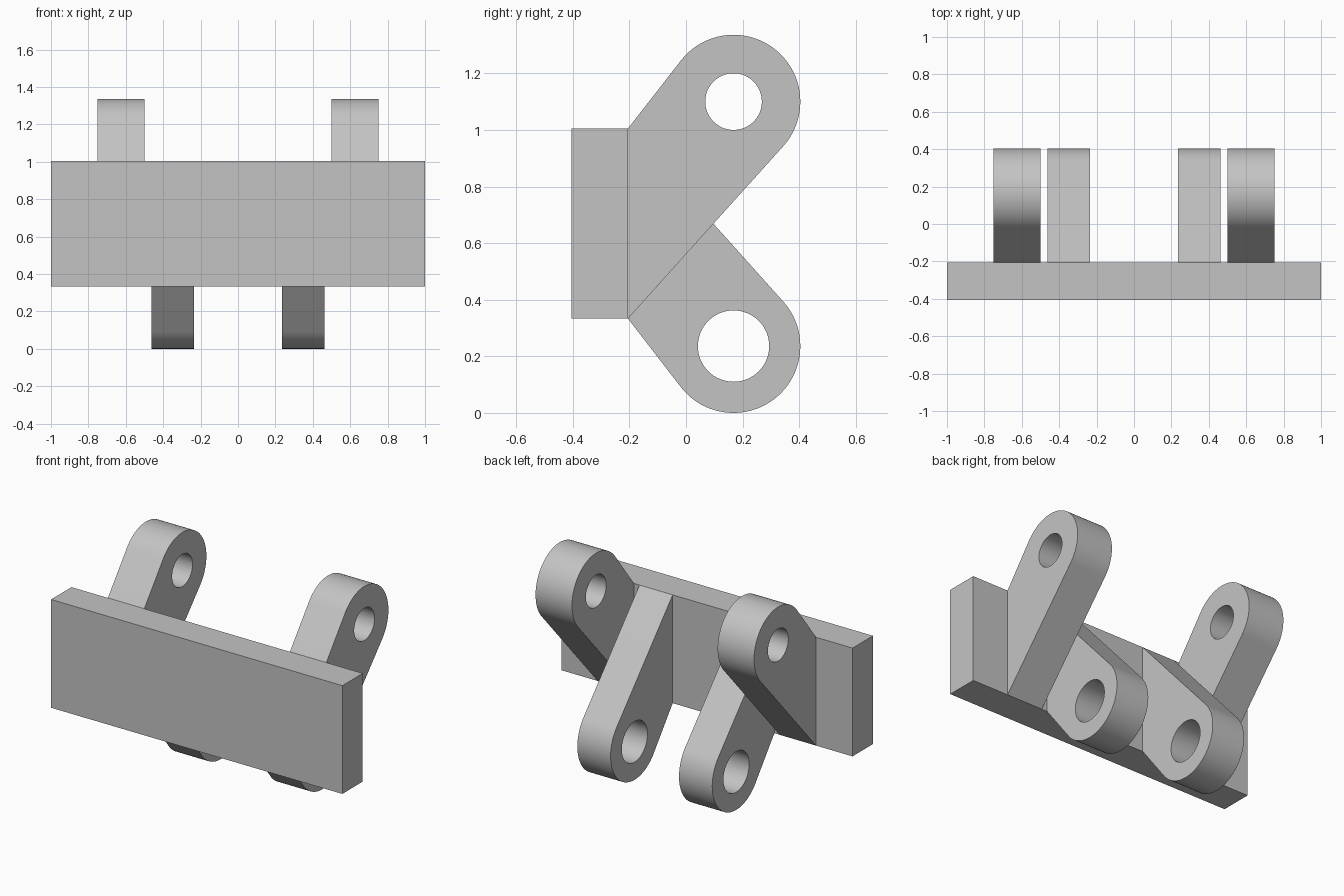
import bpy, bmesh
from math import acos, atan2, cos, sin, tau, hypot
from mathutils import Vector

cube = bpy.data.objects.get("Cube")
if cube:
    bpy.data.objects.remove(cube, do_unlink=True)

grey = bpy.data.materials.new("plain grey")
grey.use_nodes = True
colour = (0.55, 0.55, 0.55, 1)
grey.diffuse_color = colour
grey.node_tree.nodes["Principled BSDF"].inputs["Base Color"].default_value = colour

BACK, BOTTOM, TOP = -0.205, 0.333, 1.005    # mounting face of the plate
RADIUS, CENTRE_Y = 0.236, 0.168             # rounded lug ends


def finish(name, bm):
    bmesh.ops.recalc_face_normals(bm, faces=bm.faces)
    mesh = bpy.data.meshes.new(name)
    bm.to_mesh(mesh)
    bm.free()
    mesh.materials.append(grey)
    obj = bpy.data.objects.new(name, mesh)
    bpy.context.collection.objects.link(obj)
    return obj


def arc(cy, cz, r, start, end, count):
    step = (end - start) / count
    return [(cy + r * cos(start + i * step), cz + r * sin(start + i * step))
            for i in range(count + 1)]


def tangent(cy, cz, pz, side):
    """Angle where the line from a plate corner touches the rounded end."""
    dy, dz = BACK - cy, pz - cz
    return atan2(dz, dy) + side * acos(RADIUS / hypot(dy, dz))


def lug(name, x0, x1, cz, hole):
    # Tapered outline: plate edge, two tangent sides and a round end
    low = tangent(CENTRE_Y, cz, BOTTOM, 1) % tau - tau
    high = tangent(CENTRE_Y, cz, TOP, -1) % tau
    outline = arc(CENTRE_Y, cz, RADIUS, low, high, 64)
    outline += [(BACK, TOP), (BACK, BOTTOM)]
    bore = arc(CENTRE_Y, cz, hole, 0, tau, 64)[:-1]
    bm = bmesh.new()
    edges = []
    for loop in (outline, bore):
        verts = [bm.verts.new((x0, y, z)) for y, z in loop]
        edges += [bm.edges.new((v, verts[i - 1])) for i, v in enumerate(verts)]
    bmesh.ops.triangle_fill(bm, edges=edges, use_beauty=True)
    # Extrude sideways to the lug thickness
    made = bmesh.ops.extrude_face_region(bm, geom=bm.faces[:])["geom"]
    moved = [g for g in made if isinstance(g, bmesh.types.BMVert)]
    bmesh.ops.translate(bm, verts=moved, vec=Vector((x1 - x0, 0, 0)))
    obj = finish(name, bm)
    bpy.ops.object.select_all(action="DESELECT")
    obj.select_set(True)
    bpy.context.view_layer.objects.active = obj
    bpy.ops.object.shade_smooth_by_angle(angle=0.4)


# Mounting plate
bm = bmesh.new()
bmesh.ops.create_cube(bm, size=1)
bmesh.ops.scale(bm, verts=bm.verts, vec=(2, 0.2, TOP - BOTTOM))
bmesh.ops.translate(bm, verts=bm.verts, vec=(0, BACK - 0.1, (TOP + BOTTOM) / 2))
finish("mounting_plate", bm)

# Upper outer lugs and lower inner lugs, mirrored left and right
for side, sign in (("left", 1), ("right", -1)):
    lug(f"upper_lug_{side}", sign * 0.5, sign * 0.75, 1.1, 0.1)
    lug(f"lower_lug_{side}", sign * 0.235, sign * 0.463, RADIUS, 0.126)
